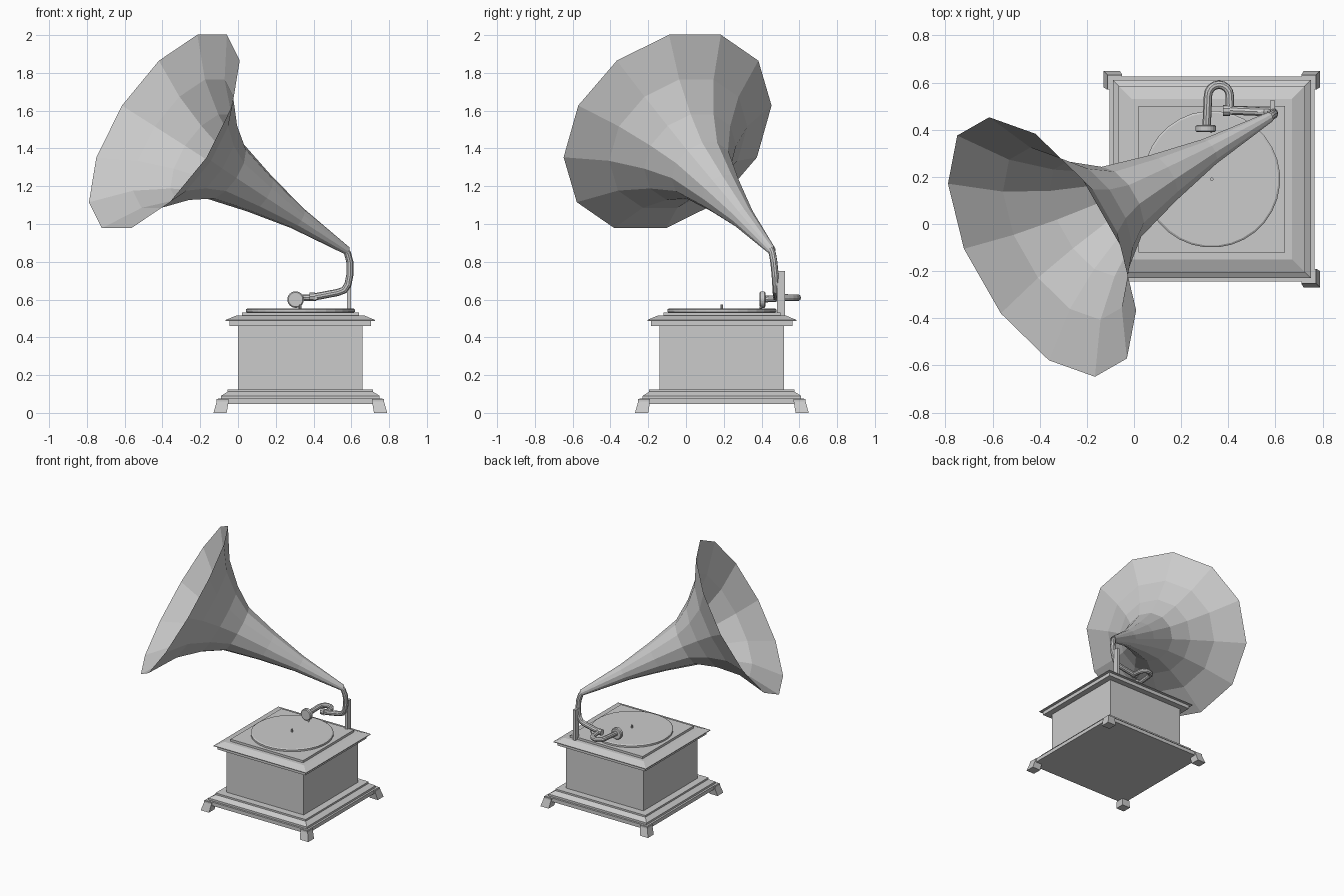
import bpy, bmesh, math
from mathutils import Vector, Matrix

if "Cube" in bpy.data.objects:
    bpy.data.objects.remove(bpy.data.objects["Cube"], do_unlink=True)

grey = bpy.data.materials.new("plain_grey")
grey.use_nodes = True
GREY = (0.6, 0.6, 0.6, 1)
grey.diffuse_color = GREY
grey.node_tree.nodes["Principled BSDF"].inputs["Base Color"].default_value = GREY

CX, CY = 0.33, 0.19  # centre of the cabinet


def finish(name, bm):
    bmesh.ops.recalc_face_normals(bm, faces=bm.faces)
    mesh = bpy.data.meshes.new(name)
    bm.to_mesh(mesh)
    bm.free()
    mesh.materials.append(grey)
    ob = bpy.data.objects.new(name, mesh)
    bpy.context.collection.objects.link(ob)
    return ob


def skin(name, rings, caps=True):
    """Bridge a list of equal-length point rings with quads."""
    bm = bmesh.new()
    loops = [[bm.verts.new(p) for p in ring] for ring in rings]
    for a, b in zip(loops, loops[1:]):
        for i in range(len(a)):
            j = (i + 1) % len(a)
            bm.faces.new((a[i], a[j], b[j], b[i]))
    if caps:
        bm.faces.new(loops[0])
        bm.faces.new(loops[-1])
    return finish(name, bm)


def ring(centre, u, w, radius, sides, phase=0.5):
    angles = [2 * math.pi * (i + phase) / sides for i in range(sides)]
    return [centre + radius * (math.cos(a) * u + math.sin(a) * w) for a in angles]


def lathe(name, profile, sides, origin, axis=(0, 0, 1), u=(1, 0, 0), caps=True):
    """Sweep (radius, distance along axis) pairs round an axis."""
    axis, u, origin = Vector(axis).normalized(), Vector(u).normalized(), Vector(origin)
    w = axis.cross(u)
    return skin(name, [ring(origin + axis * d, u, w, r, sides) for r, d in profile], caps)


def square(name, profile):
    """Square moulding from (half width, height) pairs."""
    return lathe(name, [(h * math.sqrt(2), z) for h, z in profile], 4, (CX, CY, 0))


def tube(name, points, radius, sides=10):
    pts = [Vector(p) for p in points]
    rings, u = [], None
    for i, p in enumerate(pts):
        t = (pts[min(i + 1, len(pts) - 1)] - pts[max(i - 1, 0)]).normalized()
        u = t.orthogonal() if u is None else u - t * u.dot(t)
        u.normalize()
        rings.append(ring(p, u, t.cross(u), radius, sides))
    return skin(name, rings)


def box(name, lo, hi):
    lo, hi = Vector(lo), Vector(hi)
    bm = bmesh.new()
    place = Matrix.Translation((lo + hi) / 2) @ Matrix.Diagonal((*(hi - lo), 1))
    bmesh.ops.create_cube(bm, size=1, matrix=place)
    return finish(name, bm)


# Cabinet: stepped base, plain body, moulded lid
square("base_moulding", [(0.435, 0.047), (0.435, 0.075), (0.42, 0.075), (0.42, 0.09),
                         (0.385, 0.112), (0.385, 0.125), (0.33, 0.125)])
square("cabinet_body", [(0.33, 0.12), (0.33, 0.465)])
square("lid", [(0.33, 0.46), (0.375, 0.46), (0.375, 0.487), (0.395, 0.487),
               (0.395, 0.492), (0.34, 0.515), (0.31, 0.515), (0.31, 0.532)])

# Splayed corner feet
for sx, side in ((-1, "right"), (1, "left")):
    for sy, end in ((-1, "front"), (1, "back")):
        rings = []
        for inner, outer, z in ((0.39, 0.46, 0), (0.38, 0.443, 0.06), (0.38, 0.443, 0.073)):
            rings.append([Vector((CX + sx * a, CY + sy * b, z)) for a, b in
                          ((inner, inner), (outer, inner), (outer, outer), (inner, outer))])
        skin(f"{end}_{side}_foot", rings)

# Turntable with spindle
lathe("turntable", [(0.28, 0.53), (0.29, 0.535), (0.29, 0.548), (0.282, 0.553)],
      32, (CX, CY, 0))
lathe("spindle", [(0.007, 0.55), (0.007, 0.575)], 8, (CX, CY, 0))

# Flared twelve-sided horn, open at both ends
mouth = Vector((-0.39, -0.0975, 1.49))
inward = Vector((0.757, 0.432, -0.494))
up = Vector((0.43, 0.246, 0.87))
lathe("horn", [(0.61, 0), (0.405, 0.131), (0.27, 0.276), (0.176, 0.42), (0.115, 0.663),
               (0.062, 0.93), (0.022, 1.28)], 12, mouth, inward, up, caps=False)

# Elbow from the horn down to the tone arm
tube("horn_elbow", [(0.565, 0.447, 0.868), (0.58, 0.457, 0.845), (0.592, 0.465, 0.8),
                    (0.592, 0.472, 0.73), (0.582, 0.475, 0.68), (0.562, 0.476, 0.65),
                    (0.53, 0.477, 0.638), (0.41, 0.482, 0.615)], 0.019)
box("support_post", (0.578, 0.482, 0.51), (0.598, 0.525, 0.75))

# Tone arm bent back in a U towards the sound box
bend = [(0.36 + 0.046 * math.cos(a), 0.545 + 0.046 * math.sin(a), 0.61)
        for a in [math.pi * k / 8 for k in range(9)]]
tube("tone_arm", [(0.408, 0.465, 0.615)] + bend + [(0.308, 0.41, 0.602)], 0.018)
lathe("arm_collar", [(0.023, 0), (0.023, 0.03)], 10, (0.408, 0.482, 0.615), (-1, 0, 0), (0, 0, 1))

# Sound box and needle
lathe("sound_box", [(0.038, 0), (0.044, 0.005), (0.044, 0.025), (0.038, 0.03)],
      20, (0.305, 0.39, 0.6), (0, 1, 0))
tube("needle", [(0.315, 0.4, 0.575), (0.33, 0.395, 0.553)], 0.007, 6)
